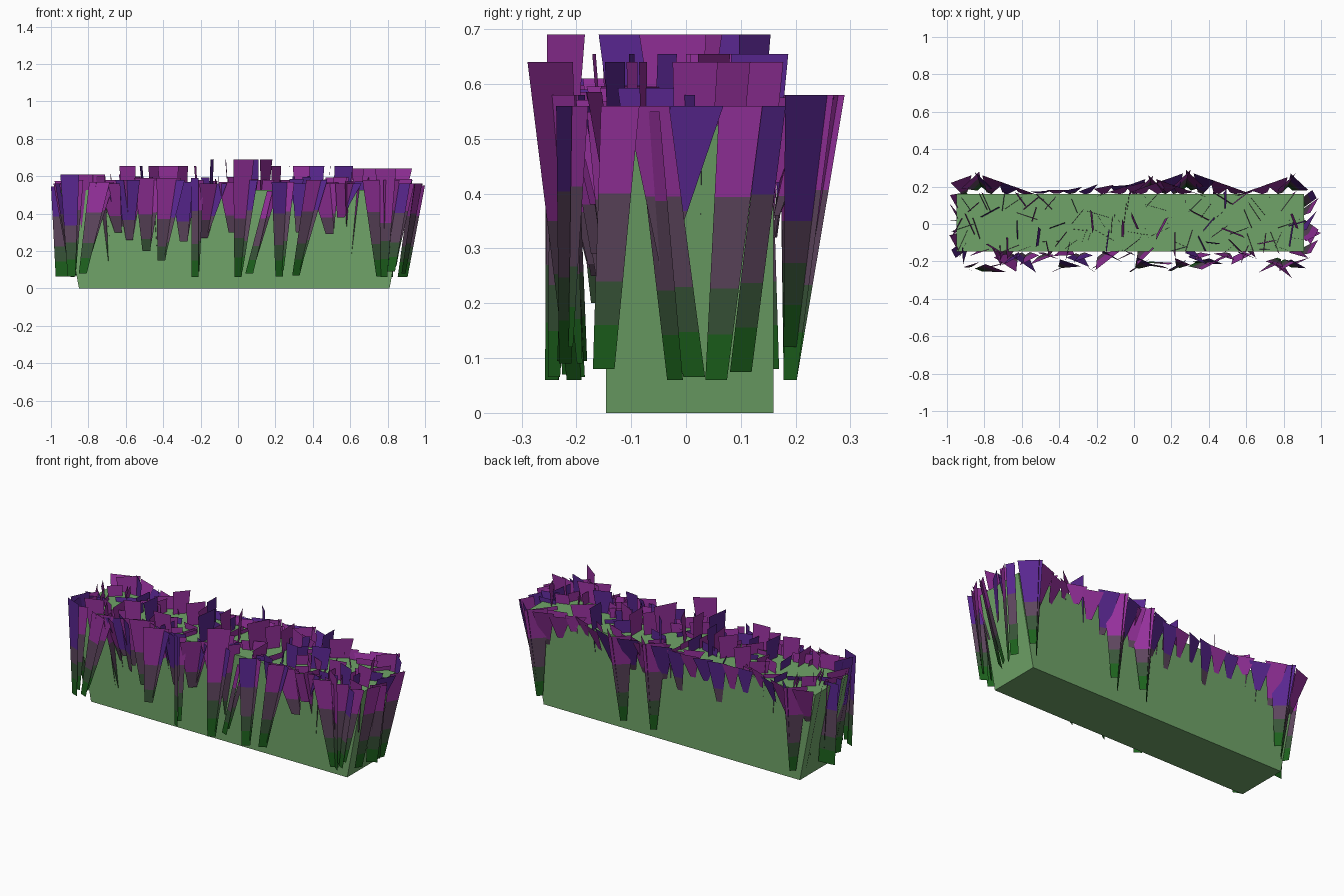
import bpy, bmesh, math, random
from mathutils import Vector

random.seed(7)


def material(name, rgb):
    m = bpy.data.materials.new(name)
    m.diffuse_color = (*rgb, 1)
    return m


HEDGE = material("hedge_green", (0.16, 0.37, 0.14))
STEM = material("stem_green", (0.012, 0.12, 0.012))
LOW = material("leaf_low", (0.04, 0.09, 0.04))
MID = material("leaf_mid", (0.11, 0.06, 0.11))
MAGENTA = material("leaf_magenta", (0.30, 0.03, 0.33))
VIOLET = material("leaf_violet", (0.10, 0.02, 0.28))
LEAF_MATS = [STEM, LOW, MID, MAGENTA, VIOLET]


def finish(name, bm, mats):
    me = bpy.data.meshes.new(name)
    bm.to_mesh(me)
    bm.free()
    for m in mats:
        me.materials.append(m)
    ob = bpy.data.objects.new(name, me)
    bpy.context.collection.objects.link(ob)
    return ob


def blade(bm, top, wt, bot, wb, yaw):
    """Flat tapered leaf, shaded in bands from stem green to purple."""
    top, bot = Vector(top), Vector(bot)
    d = Vector((math.cos(yaw), math.sin(yaw), 0))
    tip = random.choice((3, 3, 4))
    n = 6
    prev = None
    for i in range(n + 1):
        t = i / n
        c = bot.lerp(top, t)
        w = (wb + (wt - wb) * t) / 2
        row = [bm.verts.new(c - d * w), bm.verts.new(c + d * w)]
        if prev:
            f = bm.faces.new((prev[0], prev[1], row[1], row[0]))
            z = (c.z + prev[0].co.z) / 2
            f.material_index = 0 if z < 0.16 else 1 if z < 0.25 else 2 if z < 0.38 else tip
        prev = row


# hedge core: box narrowing towards the ground along its length
bm = bmesh.new()
bmesh.ops.create_cube(bm, size=1)
for v in bm.verts:
    half = 0.93 if v.co.z > 0 else 0.83
    v.co = (math.copysign(half, v.co.x) - 0.02, v.co.y * 0.306 + 0.007, (v.co.z + 0.5) * 0.525)
finish("hedge_core", bm, [HEDGE])

# front leaves: top x, top width, top z, bottom x, bottom z
front = [
    (-0.90, 0.10, 0.61, -0.89, 0.065), (-0.74, 0.11, 0.57, -0.83, 0.08),
    (-0.69, 0.12, 0.56, -0.64, 0.30), (-0.59, 0.13, 0.58, -0.58, 0.26),
    (-0.49, 0.13, 0.59, -0.49, 0.20), (-0.37, 0.13, 0.59, -0.41, 0.15),
    (-0.30, 0.12, 0.57, -0.29, 0.25), (-0.23, 0.04, 0.59, -0.23, 0.06),
    (-0.14, 0.13, 0.56, -0.18, 0.27), (-0.06, 0.09, 0.57, -0.03, 0.30),
    (0.03, 0.11, 0.69, 0.00, 0.06), (0.17, 0.03, 0.52, 0.06, 0.08),
    (0.23, 0.10, 0.57, 0.22, 0.065), (0.41, 0.09, 0.58, 0.31, 0.07),
    (0.45, 0.13, 0.56, 0.49, 0.29), (0.34, 0.10, 0.56, 0.33, 0.30),
    (0.58, 0.12, 0.56, 0.55, 0.38), (0.72, 0.11, 0.58, 0.76, 0.065),
    (0.79, 0.11, 0.64, 0.78, 0.06), (0.88, 0.08, 0.56, 0.82, 0.09),
]
bm = bmesh.new()
for xt, w, zt, xb, zb in front:
    long = zb < 0.16
    yt = random.uniform(-0.25, -0.21) if long else random.uniform(-0.22, -0.17)
    yb = random.uniform(-0.25, -0.19) if long else -0.165
    yaw = random.choice((-1, 1)) * random.uniform(0.35, 0.75)
    blade(bm, (xt, yt, zt), w / math.cos(yaw), (xb, yb, zb), 0.045, yaw)
    # partner leaf folded against the first
    blade(bm, (xt + 0.03, yt + 0.02, min(zt, 0.58)), w * 0.9,
          (xb + 0.015, yb + 0.01, zb + 0.03), 0.02, -yaw * 0.8)
finish("front_leaves", bm, LEAF_MATS)

# back leaves gathered in four bulges, with short webs between them
bm = bmesh.new()
for cx, lean in ((-0.84, 0.27), (0.09, 0.25), (0.29, 0.28), (0.85, 0.26)):
    for s in (-1, 1):
        blade(bm, (cx + s * 0.035, lean - 0.035, 0.58), 0.13,
              (cx * 0.97 + s * 0.01, 0.19, 0.06 + 0.06 * (s > 0)), 0.035, -s * 0.75)
        for k in (1, 2, 3):
            x = cx + s * 0.085 * k
            if abs(x) < 0.93:
                blade(bm, (x, lean - 0.03 * k, 0.56 + 0.015 * (k % 2)), 0.12,
                      (x - s * 0.02, 0.165, 0.30 + 0.06 * k), 0.03, -s * 0.35)
for i in range(7):
    x = -0.5 + i * 0.085
    blade(bm, (x, 0.175 + 0.006 * i, 0.56), 0.11, (x, 0.163, 0.42 - 0.1 * (i % 3 == 2)), 0.03,
          random.uniform(-0.2, 0.4))
finish("back_leaves", bm, LEAF_MATS)

# end leaves: top y, width, bottom y, bottom z
ends = [(-0.07, 0.09, 0.015, 0.065), (0.10, 0.09, 0.055, 0.06), (0.16, 0.05, 0.10, 0.075),
        (-0.12, 0.08, -0.15, 0.08), (0.02, 0.11, -0.03, 0.33)]
bm = bmesh.new()
for s in (-1, 1):
    for yt, w, yb, zb in ends:
        yaw = math.pi / 2 + random.choice((-0.5, 0.5))
        xt = 0.965 if zb < 0.3 else 0.95
        blade(bm, (s * xt, s * yt, 0.56), w, (s * 0.885, s * yb, zb), 0.045, yaw)
blade(bm, (0.96, -0.07, 0.55), 0.09, (0.88, -0.02, 0.06), 0.06, 0.5)
blade(bm, (-0.955, 0.02, 0.545), 0.09, (-0.925, 0.02, 0.065), 0.10, 0.1)
finish("end_leaves", bm, LEAF_MATS)

# crown tufts: upright leaves crossing each other over the hedge top
bm = bmesh.new()
for cx, zmax in ((-0.79, 0.61), (-0.41, 0.655), (-0.03, 0.69), (0.385, 0.655), (0.755, 0.64)):
    for i in range(21):
        x = cx + 0.19 * ((i + 0.5) / 10.5 - 1)
        x = max(-0.92, min(0.88, x))
        y = random.uniform(-0.18, 0.15)
        z = zmax if i % 4 == 0 else random.uniform(0.545, 0.6)
        yaw = random.uniform(0, math.pi)
        d = Vector((random.uniform(-0.06, 0.06), random.uniform(-0.04, 0.04), 0))
        inner_y = max(-0.12, min(0.13, y + d.y))
        blade(bm, (x, y, z), random.uniform(0.08, 0.14),
              (x * 0.95 + d.x * 0.5, inner_y, random.choice((0.07, 0.27))), 0.035, yaw)
finish("crown_leaves", bm, LEAF_MATS)
